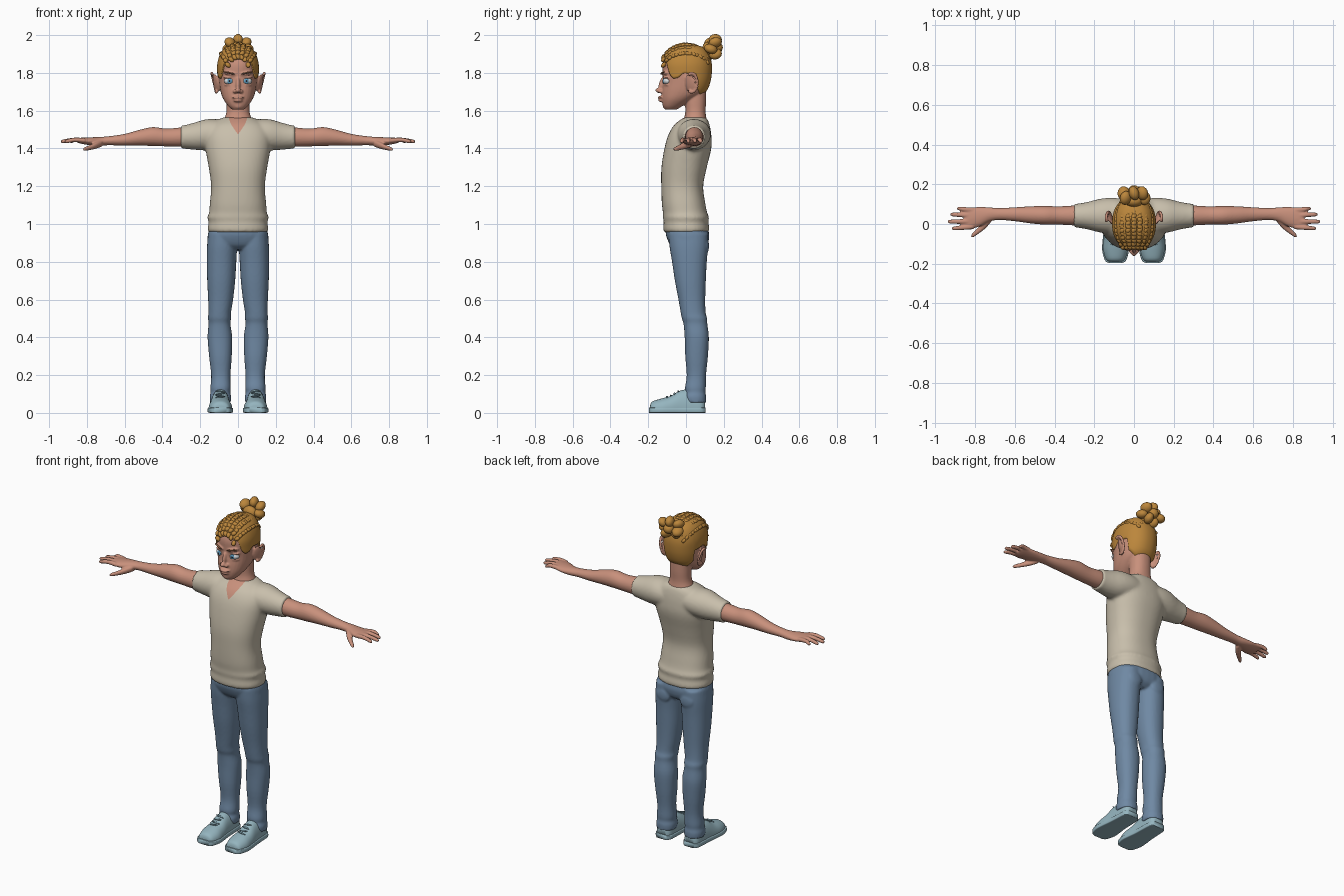
import bpy, bmesh, math
from mathutils import Vector, Matrix, Euler

cube = bpy.data.objects.get("Cube")
if cube:
    bpy.data.objects.remove(cube, do_unlink=True)


def material(name, *rgb):
    mat = bpy.data.materials.new(name)
    mat.use_nodes = True
    mat.diffuse_color = (*rgb, 1)
    shader = next(n for n in mat.node_tree.nodes if n.type == 'BSDF_PRINCIPLED')
    shader.inputs["Base Color"].default_value = (*rgb, 1)
    shader.inputs["Roughness"].default_value = 0.8
    return mat


SKIN = material("skin", .58, .28, .2)
HAIR = material("golden hair", .5, .24, .045)
BROW = material("brow brown", .22, .1, .05)
SHIRT = material("cream cloth", .58, .52, .41)
JEANS = material("blue denim", .16, .25, .37)
SHOE = material("pale blue canvas", .3, .46, .52)
LACE = material("lace teal", .16, .27, .32)
WHITE = material("eye white", .7, .72, .74)
IRIS = material("iris blue", .12, .38, .6)
PUPIL = material("pupil black", .02, .02, .03)


def spline(keys, steps=4):
    """Smoothly resample a list of cross-section keys."""
    out = []
    for i in range(len(keys) - 1):
        a, b, c, d = (keys[min(max(i + k, 0), len(keys) - 1)] for k in (-1, 0, 1, 2))
        for s in range(steps):
            t = s / steps
            out.append([q + t / 2 * (r - p + t * (2*p - 5*q + 4*r - w + t * (3*q - p - 3*r + w)))
                        for p, q, r, w in zip(a, b, c, d)])
    return out + [list(keys[-1])]


def oval(angle, power):
    """Point on a unit superellipse."""
    return [math.copysign(abs(f(angle)) ** (2 / power), f(angle)) for f in (math.cos, math.sin)]


def skin_rows(bm, rows, cap=True):
    rows = [[bm.verts.new(co) for co in row] for row in rows]
    n = len(rows[0])
    for low, high in zip(rows, rows[1:]):
        for i in range(n):
            j = (i + 1) % n
            bm.faces.new((low[i], low[j], high[j], high[i]))
    if cap:
        bm.faces.new(rows[0])
    bm.faces.new(rows[-1])


def loft(bm, keys, axis=2, n=32, power=2.2, floor=-1):
    """Keys: position on the axis, two centre values, two radii."""
    rows = []
    for pos, c1, c2, r1, r2 in spline(keys):
        row = []
        for i in range(n):
            u, v = oval(math.tau * i / n, power)
            co = [c1 + max(r1, .002) * u, c2 + max(r2, .002) * v]
            co.insert(axis, pos)
            co[2] = max(co[2], floor)
            row.append(co)
        rows.append(row)
    skin_rows(bm, rows)


def blob(bm, loc, scale, rot=(0, 0, 0)):
    turn = rot if isinstance(rot, Matrix) else Euler(rot).to_matrix().to_4x4()
    m = Matrix.Translation(loc) @ turn @ Matrix.Diagonal((*scale, 1))
    bmesh.ops.create_uvsphere(bm, u_segments=16, v_segments=10, radius=1, matrix=m)


def mirror(bm):
    """Add the other side of everything built so far."""
    copy = bmesh.ops.duplicate(bm, geom=bm.verts[:] + bm.edges[:] + bm.faces[:])
    for v in copy["geom"]:
        if isinstance(v, bmesh.types.BMVert):
            v.co.x = -v.co.x


def finish(bm, name, mat, voxel=0, smooth=2):
    """Make the object; a voxel size fuses its overlapping volumes."""
    bmesh.ops.recalc_face_normals(bm, faces=bm.faces[:])
    for f in bm.faces:
        f.smooth = True
    mesh = bpy.data.meshes.new(name)
    bm.to_mesh(mesh)
    bm.free()
    mesh.materials.append(mat)
    obj = bpy.data.objects.new(name, mesh)
    bpy.context.collection.objects.link(obj)
    if voxel:
        fuse = obj.modifiers.new("fuse", 'REMESH')
        fuse.mode, fuse.voxel_size, fuse.use_smooth_shade = 'VOXEL', voxel, True
        relax = obj.modifiers.new("relax", 'SMOOTH')
        relax.factor, relax.iterations = .5, smooth
    return obj


# Head: ears and lids mirrored, then skull, nose, lips and neck
HEAD = [(1.605, 0, -.08, .03, .03), (1.625, 0, -.07, .052, .052), (1.66, 0, -.043, .077, .085),
        (1.7, 0, -.014, .092, .114), (1.75, 0, 0, .1, .122), (1.8, 0, .003, .103, .127),
        (1.85, 0, .003, .102, .126), (1.9, 0, .006, .086, .107), (1.93, 0, .01, .058, .075),
        (1.943, 0, .01, .02, .025)]
bm = bmesh.new()
blob(bm, (.115, .022, 1.745), (.009, .03, .05), (0, .2, -.5))
for i in range(14):
    a = -1.9 + i * .3
    blob(bm, (.128 + .012 * math.sin(a), .03 + .03 * math.cos(a), 1.748 + .05 * math.sin(a)),
         (.008, .009, .009))
blob(bm, (.046, -.103, 1.777), (.034, .016, .007), (0, .1, .3))
blob(bm, (.046, -.102, 1.737), (.03, .014, .005), (0, 0, .3))
blob(bm, (.042, -.112, 1.797), (.035, .015, .011), (0, -.15, .3))
blob(bm, (.016, -.134, 1.702), (.011, .014, .01))
mirror(bm)
loft(bm, HEAD)
blob(bm, (0, -.126, 1.74), (.012, .018, .042), (-.25, 0, 0))
blob(bm, (0, -.144, 1.708), (.015, .018, .014))
blob(bm, (0, -.13, 1.67), (.03, .02, .009))
blob(bm, (0, -.128, 1.654), (.024, .019, .009))
blob(bm, (0, -.102, 1.626), (.028, .022, .02))
loft(bm, [(1.49, 0, .045, .1, .075), (1.54, 0, .048, .08, .064), (1.59, 0, .05, .062, .054),
          (1.65, 0, .05, .06, .056), (1.72, 0, .05, .06, .056)])
finish(bm, "head", SKIN, .005)

# Eyes and brows
for name, mat, loc, size in (("eyes", WHITE, (.046, -.1, 1.757), (.029, .021, .019)),
                             ("irises", IRIS, (.045, -.118, 1.757), (.014, .005, .014)),
                             ("pupils", PUPIL, (.045, -.1215, 1.757), (.006, .003, .006))):
    bm = bmesh.new()
    blob(bm, loc, size, (0, 0, .25))
    mirror(bm)
    finish(bm, name, mat)
bm = bmesh.new()
blob(bm, (.046, -.124, 1.8), (.032, .006, .005), (0, -.2, .33))
mirror(bm)
finish(bm, "eyebrows", BROW)

# Close-cropped hair: a shell over the skull, open below the hairline
DENSE = spline(HEAD, 8)
HAIRLINE = [(-1, 1.872), (-.78, 1.855), (-.64, 1.79), (-.5, 1.77), (-.3, 1.775), (-.1, 1.8),
            (.4, 1.79), (.5, 1.72), (.8, 1.69), (1.01, 1.67)]


def blend(keys, x):
    """Straight-line lookup in a sorted list of keys."""
    for a, b in zip(keys, keys[1:]):
        if x <= b[0]:
            t = max(0, (x - a[0]) / (b[0] - a[0]))
            return [p + (q - p) * t for p, q in zip(a, b)]
    return list(keys[-1])


bm = bmesh.new()
rows = []
for k in range(25):
    row = []
    for i in range(96):
        a = math.tau * i / 96
        low = blend(HAIRLINE, math.sin(a))[1]
        z, _, cy, rx, ry = blend(DENSE, low + (1.943 - low) * math.sin(max(k - 1, 0) / 23 * math.pi / 2))
        u, v = oval(a, 2.2)
        puff = .007 if k else -.006
        row.append(((rx + puff) * u, cy + (ry + puff) * v, z + puff * k / 24))
    rows.append(row)
skin_rows(bm, rows, cap=False)
finish(bm, "cropped_hair", HAIR)


# Braids running back over the crown
def crown(side, y):
    x = side * math.sqrt(1 - (y / .15) ** 2)
    return Vector((x, y, 1.82 + .13 * math.sqrt(max(.03, 1 - (x / .112) ** 2 - (y / .137) ** 2))))


bm = bmesh.new()
for r in range(-3, 4):
    for i in range(14):
        y = -.118 + i * .0175
        here, ahead = crown(r * .029, y), crown(r * .029, y + .005)
        turn = (ahead - here).to_track_quat('Y', 'Z').to_matrix().to_4x4()
        blob(bm, here, (.013, .017, .011), turn @ Matrix.Rotation(.6 * (-1) ** i, 4, 'Z'))
finish(bm, "braids", HAIR)

# Bun made of coiled lumps
bm = bmesh.new()
blob(bm, (0, .115, 1.925), (.045, .03, .04))
blob(bm, (0, .165, 1.935), (.03, .03, .028))
for i in range(7):
    a = math.tau * i / 7 + math.pi / 2
    blob(bm, (.054 * math.cos(a), .143 + .012 * (-1) ** i, 1.936 + .039 * math.sin(a)),
         (.031, .036, .025), (.3 * (-1) ** i, -a, 0))
finish(bm, "hair_bun", HAIR)

# Arms with hands
bm = bmesh.new()
loft(bm, [(.2, .045, 1.465, .05, .05), (.3, .043, 1.46, .05, .051), (.38, .043, 1.458, .046, .047),
          (.45, .044, 1.463, .047, .05), (.52, .046, 1.457, .043, .042), (.6, .049, 1.446, .035, .031),
          (.68, .05, 1.441, .03, .024), (.73, .048, 1.438, .036, .023), (.78, .036, 1.438, .05, .021),
          (.83, .028, 1.441, .054, .016), (.855, .028, 1.443, .05, .01)], axis=0, power=2)
for y0, y1, tip in ((.07, .078, .893), (.042, .048, .925), (.013, .012, .938), (-.014, -.022, .918)):
    loft(bm, [(.81, y0, 1.442, .013, .012), (.86, (y0 + y1) / 2, 1.446, .012, .012),
              (tip - .012, y1, 1.438, .01, .01), (tip, y1, 1.435, .004, .004)], axis=0, n=16, power=2)
loft(bm, [(.72, .03, 1.428, .02, .018), (.75, -.002, 1.417, .022, .018), (.79, -.038, 1.403, .016, .013),
          (.812, -.056, 1.397, .012, .01), (.82, -.061, 1.395, .004, .004)], axis=0, n=16, power=2)
mirror(bm)
finish(bm, "arms", SKIN, .005)

# Shirt: sleeves and body fused, then the neckline cut in
bm = bmesh.new()
loft(bm, [(.03, .045, 1.475, .08, .075), (.11, .042, 1.475, .09, .08), (.17, .042, 1.472, .085, .082),
          (.23, .042, 1.465, .07, .072), (.28, .042, 1.461, .061, .063), (.302, .042, 1.46, .06, .062)],
     axis=0, power=2)
mirror(bm)
loft(bm, [(.955, 0, .002, .155, .117), (.975, 0, .002, .161, .122), (1.01, 0, 0, .155, .118),
          (1.035, 0, 0, .162, .122), (1.06, 0, -.005, .153, .117), (1.11, 0, -.013, .149, .115),
          (1.2, 0, -.02, .142, .111), (1.3, 0, -.01, .155, .12), (1.4, 0, .01, .172, .124),
          (1.47, 0, .02, .174, .114), (1.52, 0, .03, .15, .096), (1.55, 0, .042, .11, .074),
          (1.565, 0, .048, .075, .055)], n=48, power=2.3)
shirt = finish(bm, "shirt", SHIRT, .009, 4)
bpy.context.view_layer.update()
baked = bpy.data.meshes.new_from_object(shirt.evaluated_get(bpy.context.evaluated_depsgraph_get()))
shirt.modifiers.clear()
shirt.data = baked
baked.materials.clear()
for mat in (SHIRT, SKIN):
    baked.materials.append(mat)
bm = bmesh.new()
bm.from_mesh(baked)
base = Vector((0, -.09, 1.475))
normals = [Vector((s * 1.1, -.4, 1)) for s in (-1, 1)]
for normal in normals:
    bmesh.ops.bisect_plane(bm, geom=bm.verts[:] + bm.edges[:] + bm.faces[:],
                           plane_co=base, plane_no=normal)
for f in bm.faces:
    above = all((f.calc_center_median() - base).dot(n) > 0 for n in normals)
    f.material_index = int(above)
    f.smooth = True
bm.to_mesh(baked)
bm.free()

# Jeans: mirrored legs and back pockets, then hips
bm = bmesh.new()
loft(bm, [(.055, .093, .05, .055, .056), (.085, .093, .048, .057, .059), (.11, .093, .05, .052, .053),
          (.135, .092, .05, .054, .055), (.2, .091, .055, .051, .051), (.3, .093, .056, .06, .06),
          (.4, .096, .057, .065, .064), (.47, .098, .05, .058, .063), (.5, .098, .045, .061, .067),
          (.53, .097, .038, .06, .066), (.6, .092, .031, .066, .071), (.7, .089, .023, .074, .082),
          (.8, .087, .018, .078, .092), (.88, .084, .015, .08, .102), (.95, .08, .012, .078, .105)])
blob(bm, (.078, .106, .885), (.045, .016, .045))
mirror(bm)
loft(bm, [(.865, 0, .015, .1, .07), (.89, 0, .014, .155, .098), (.93, 0, .01, .161, .113),
          (.96, 0, .006, .156, .114), (.99, 0, .004, .145, .108)], power=2.4)
finish(bm, "jeans", JEANS, .007)

# Shoes: domed upper over a flat sole
UPPER = [(-.19, .093, .02, .03, .02), (-.178, .093, .02, .048, .04), (-.13, .093, .02, .062, .056),
         (-.08, .094, .02, .059, .07), (-.03, .094, .02, .053, .098), (.03, .093, .02, .05, .105),
         (.08, .093, .02, .046, .085), (.1, .093, .02, .03, .05)]
bm = bmesh.new()
loft(bm, UPPER, axis=1, floor=.01)
mirror(bm)
finish(bm, "shoe_uppers", SHOE)
bm = bmesh.new()
loft(bm, [(y * 1.03, x, .014, rx + .005, .014) for y, x, _, rx, _ in UPPER], axis=1, power=8)
mirror(bm)
finish(bm, "shoe_soles", SHOE)
bm = bmesh.new()
for i in range(4):
    y = -.1 + i * .02
    blob(bm, (.094, y, .02 + blend(UPPER, y)[4]), (.026, .006, .005), (0, .15 * (-1) ** i, 0))
mirror(bm)
finish(bm, "shoe_laces", LACE)
